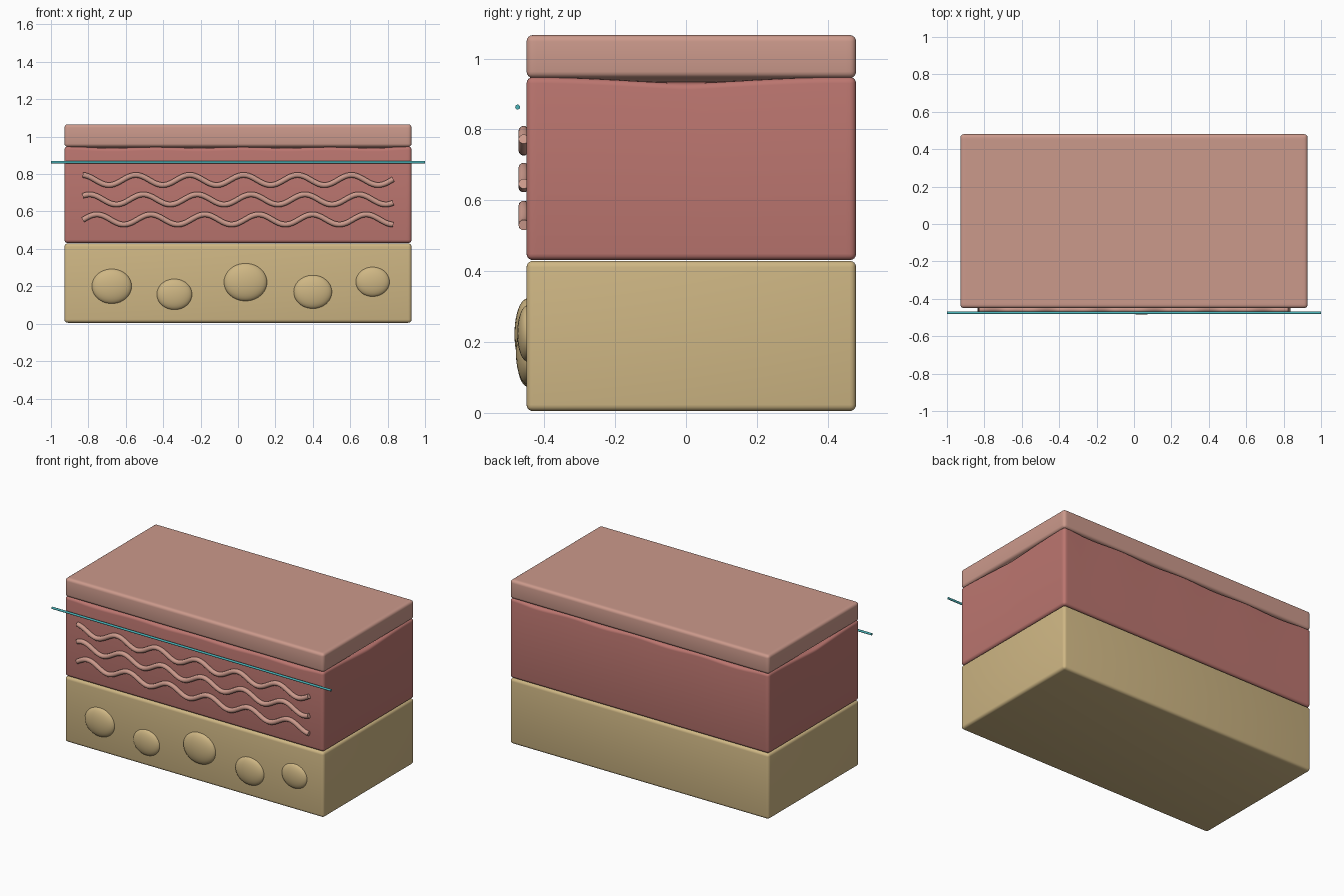
import bpy, bmesh, math
from mathutils import Matrix

cube = bpy.data.objects.get("Cube")
if cube:
    bpy.data.objects.remove(cube, do_unlink=True)

X, Y0, Y1 = 0.928, -0.45, 0.48
FRONT = Y0


def material(name, rgb):
    m = bpy.data.materials.new(name)
    m.use_nodes = True
    m.diffuse_color = (*rgb, 1)
    m.node_tree.nodes["Principled BSDF"].inputs["Base Color"].default_value = (*rgb, 1)
    return m


PINK = material("pale pink", (0.60, 0.32, 0.26))
RED = material("dusky red", (0.50, 0.18, 0.16))
CREAM = material("cream yellow", (0.62, 0.47, 0.23))
TEAL = material("teal", (0.07, 0.45, 0.48))


def finish(name, bm, mat):
    mesh = bpy.data.meshes.new(name)
    bm.to_mesh(mesh)
    bm.free()
    ob = bpy.data.objects.new(name, mesh)
    bpy.context.collection.objects.link(ob)
    mesh.materials.append(mat)
    mesh.shade_smooth()
    return ob


def layer(name, z0, z1, mat, bevel, wave=None):
    """Rounded slab, subdivided lengthwise and across so a surface can undulate."""
    bm = bmesh.new()
    size = (2 * X, Y1 - Y0, z1 - z0)
    place = Matrix.Translation((0, (Y0 + Y1) / 2, (z0 + z1) / 2)) @ Matrix.Diagonal((*size, 1))
    bmesh.ops.create_cube(bm, size=1, matrix=place)
    bmesh.ops.bevel(bm, geom=bm.edges[:], offset=bevel, segments=4, profile=0.5, affect='EDGES')
    if wave:
        for axis, lo, hi, n in ((0, -X, X, 64), (1, Y0, Y1, 32)):
            for i in range(1, n):
                co, no = [0, 0, 0], [0, 0, 0]
                co[axis], no[axis] = lo + (hi - lo) * i / n, 1
                bmesh.ops.bisect_plane(bm, geom=bm.verts[:] + bm.edges[:] + bm.faces[:],
                                       plane_co=co, plane_no=no)
        for v in bm.verts:
            v.co.z += wave(v.co)
    return finish(name, bm, mat)


# Undulating boundary between the upper two layers
def ripple(co):
    edge = min(1, (X - abs(co.x)) / 0.15 + max(0, 1 - abs(co.y) / 0.4))
    return 0.013 * edge * (math.cos(13.5 * co.x + 2.8) * math.cos(4 * co.y) - 0.5)


def middle_wave(co):
    return ripple(co) if co.z > 0.9 else 0


def upper_wave(co):
    inside = min(X - abs(co.x), co.y - Y0, Y1 - co.y)
    return -0.028 * min(1, max(0, inside - 0.018) / 0.05) if co.z < 0.95 else 0


layer("lower_layer", 0.005, 0.429, CREAM, 0.018)
layer("middle_layer", 0.431, 0.948, RED, 0.018, middle_wave)
layer("upper_layer", 0.945, 1.066, PINK, 0.018, upper_wave)

# Rounded lobes bulging from the front of the lower layer
lobes = [(-0.675, 0.2, 0.107), (-0.34, 0.157, 0.095), (0.04, 0.222, 0.116),
         (0.4, 0.17, 0.103), (0.72, 0.224, 0.091)]
for i, (x, z, r) in enumerate(lobes):
    bm = bmesh.new()
    place = Matrix.Translation((x, FRONT + 0.003, z)) @ Matrix.Diagonal((r, r * 0.32, r * 0.87, 1))
    bmesh.ops.create_uvsphere(bm, u_segments=32, v_segments=20, radius=1, matrix=place)
    finish(f"lobe_{i + 1}", bm, CREAM)


def tube(name, points, radius, mat):
    curve = bpy.data.curves.new(name, 'CURVE')
    curve.dimensions = '3D'
    curve.bevel_depth = radius
    curve.bevel_resolution = 3
    curve.use_fill_caps = True
    spline = curve.splines.new('POLY')
    spline.points.add(len(points) - 1)
    for p, co in zip(spline.points, points):
        p.co = (*co, 1)
    spline.use_smooth = True
    curve.materials.append(mat)
    ob = bpy.data.objects.new(name, curve)
    bpy.context.collection.objects.link(ob)


# Three wavy fibres on the front of the middle layer
for i, (z, peak) in enumerate([(0.768, 0.03), (0.664, 0.07), (0.557, 0.11)]):
    path = []
    for k in range(121):
        x = -0.83 + 1.66 * k / 120
        path.append((x, FRONT - 0.008, z + 0.027 * math.cos(math.tau * (x - peak) / 0.288)))
    tube(f"wavy_fibre_{i + 1}", path, 0.015, PINK)

# Thin straight rod across the front
tube("thin_rod", [(-1, -0.475, 0.863), (1, -0.475, 0.863)], 0.007, TEAL)
